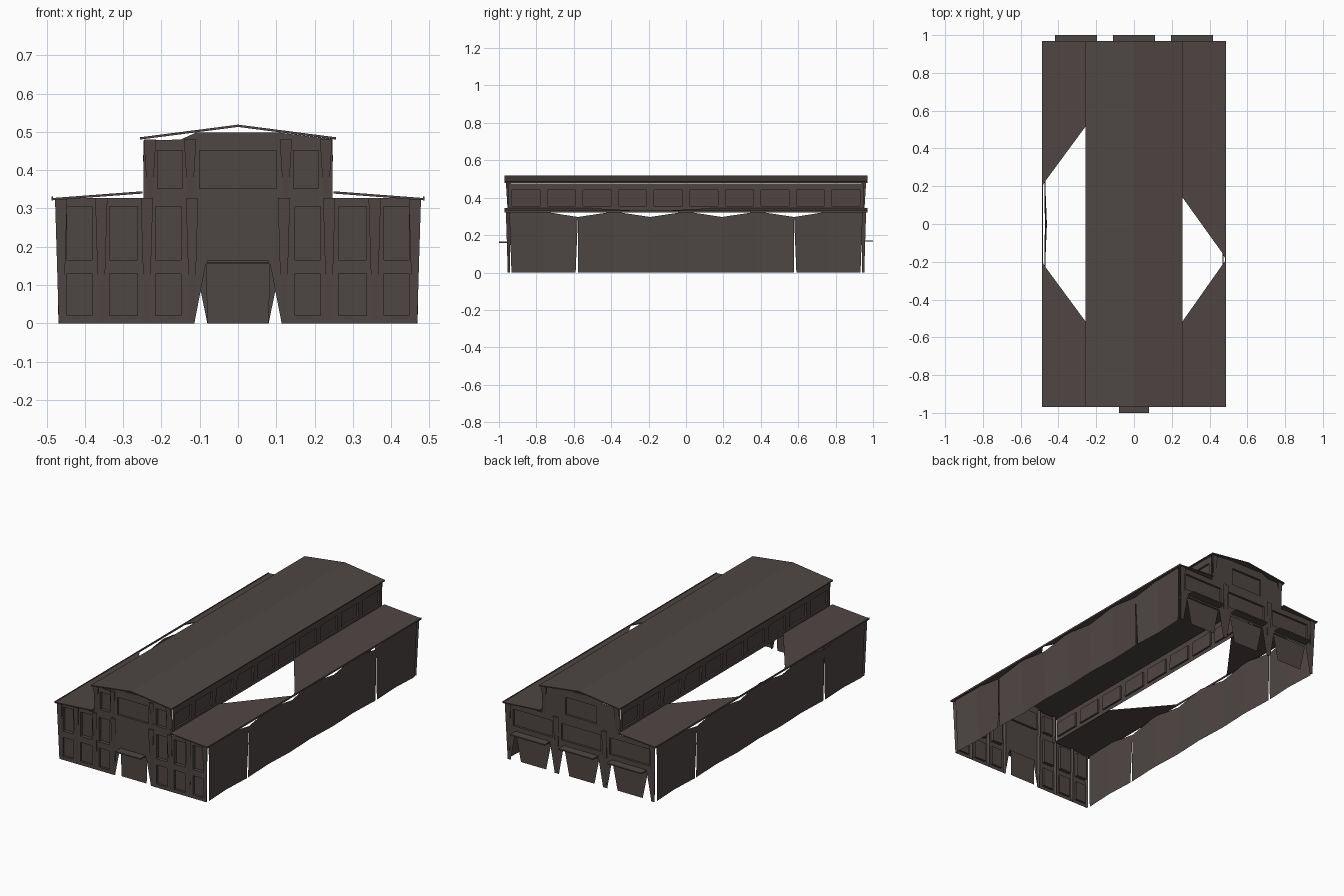
import bpy, bmesh
from mathutils import Vector

if "Cube" in bpy.data.objects:
    bpy.data.objects.remove(bpy.data.objects["Cube"])

mat = bpy.data.materials.new("dark brown cladding")
mat.diffuse_color = (0.076, 0.061, 0.058, 1)
mat.use_nodes = True
mat.node_tree.nodes["Principled BSDF"].inputs["Base Color"].default_value = mat.diffuse_color

WALL_X, WALL_Y, CLERE_X = 0.472, 0.953, 0.247


# Plane maps: u along the wall, v up, d inwards
def front(u, v, d=0): return Vector((u, -WALL_Y + d, v))
def back(u, v, d=0): return Vector((u, WALL_Y - d, v))
def side(s, x): return lambda u, v, d=0: Vector((s * (x + 0.02 * v - d), u, v))


def finish(name, bm):
    bmesh.ops.remove_doubles(bm, verts=bm.verts, dist=1e-5)
    bmesh.ops.recalc_face_normals(bm, faces=bm.faces)
    me = bpy.data.meshes.new(name)
    bm.to_mesh(me)
    bm.free()
    me.materials.append(mat)
    ob = bpy.data.objects.new(name, me)
    bpy.context.collection.objects.link(ob)
    return ob


def add_face(bm, pts):
    return bm.faces.new([bm.verts.new(p) for p in pts])


def sheet(name, plane, *polys):
    """Flat wall pieces, given as (u, v) or (u, v, d) outlines."""
    bm = bmesh.new()
    for poly in polys:
        add_face(bm, [plane(*p) for p in poly])
    return finish(name, bm)


def panel(name, plane, us, vs, recess):
    """Grid wall; recess maps a cell to the depth of its window."""
    bm = bmesh.new()
    for i in range(len(us) - 1):
        for j in range(len(vs) - 1):
            c = [(us[i], vs[j]), (us[i + 1], vs[j]), (us[i + 1], vs[j + 1]), (us[i], vs[j + 1])]
            d = recess.get((i, j), 0)
            add_face(bm, [plane(u, v, d) for u, v in c])
            if d:
                for k in range(4):
                    a, b = c[k], c[(k + 1) % 4]
                    add_face(bm, [plane(*a), plane(*b), plane(*b, d), plane(*a, d)])
    return finish(name, bm)


def slab(name, pts, thick):
    """Outline in 3D given a vertical thickness."""
    bm = bmesh.new()
    f = add_face(bm, pts)
    r = bmesh.ops.extrude_face_region(bm, geom=[f])
    bmesh.ops.translate(bm, vec=(0, 0, -thick),
                        verts=[g for g in r["geom"] if isinstance(g, bmesh.types.BMVert)])
    return finish(name, bm)


def pilaster(name, plane, u, z0, z1, top=0.02, foot=0.006):
    """Tapered pier, narrow at the foot."""
    bm = bmesh.new()
    lo = [plane(u - foot, z0, 0), plane(u + foot, z0, 0), plane(u, z0, 0.012)]
    hi = [plane(u - top, z1, -0.01), plane(u + top, z1, -0.01), plane(u, z1, 0.015)]
    for k in range(3):
        n = (k + 1) % 3
        add_face(bm, [lo[k], lo[n], hi[n], hi[k]])
    add_face(bm, lo)
    add_face(bm, hi)
    return finish(name, bm)


# Upper roof: shallow gable
for s in (-1, 1):
    slab("upper_roof", [(0, -0.97, 0.519), (s * 0.256, -0.97, 0.486),
                        (s * 0.256, 0.97, 0.486), (0, 0.97, 0.519)], 0.006)


# Lower roofs, with the broken openings
def low_roof(name, outline):
    slab(name, [(x, y, 0.345 - (abs(x) - 0.25) * 0.075) for x, y in outline], 0.006)


for s in (-1, 1):
    low_roof("left_roof", [(-0.25, s * 0.97), (-0.487, s * 0.97), (-0.487, s * 0.2),
                           (-0.46, s * 0.24), (-0.25, s * 0.525)])
low_roof("right_roof_front", [(0.25, -0.97), (0.487, -0.97), (0.487, -0.19),
                              (0.465, -0.22), (0.25, -0.525)])
low_roof("right_roof_back", [(0.25, 0.97), (0.487, 0.97), (0.487, -0.19),
                             (0.465, -0.15), (0.25, 0.15)])
for s in (-1, 1):
    slab("eave_strip", [(s * 0.483, -0.97, 0.331), (s * 0.487, -0.97, 0.331),
                        (s * 0.487, 0.97, 0.331), (s * 0.483, 0.97, 0.331)], 0.01)

# Long side walls: five panels, dipping at their joints
edges = [-0.945, -0.578, -0.192, 0.192, 0.578, 0.945]
for s in (-1, 1):
    pl = side(s, WALL_X - 0.003)
    for a, b in zip(edges, edges[1:]):
        m = (a + b) / 2
        ga = 0.012 if a in (-0.945, 0.578) else 0
        gb = 0.012 if b in (-0.578, 0.945) else 0
        ta = 0.325 if a == -0.945 else 0.297
        tb = 0.325 if b == 0.945 else 0.297
        sheet("side_wall", pl,
              [(a + ga, 0), (m, 0, 0.008), (m, 0.326, 0.004), (a, ta)],
              [(m, 0, 0.008), (b - gb, 0), (b, tb), (m, 0.326, 0.004)])

# Clerestory walls with a row of windows
for s in (-1, 1):
    pl = side(s, CLERE_X - 0.008)
    for k in range(10):
        a = -0.95 + k * 0.19
        panel("clerestory_wall", pl, [a, a + 0.02, a + 0.17, a + 0.19],
              [0.332, 0.355, 0.44, 0.477], {(1, 1): 0.01})

# Upper end walls
zs = [0.32, 0.352, 0.452, 0.478]
panel("upper_front_wall", front,
      [-0.247, -0.21, -0.145, -0.1, 0.1, 0.145, 0.21, 0.247], zs,
      {(1, 1): 0.018, (3, 1): 0.012, (5, 1): 0.018})
panel("upper_back_wall", back, [-0.247, -0.1, 0.1, 0.247], zs, {(1, 1): 0.012})
gable = [(-0.247, 0.478), (0.247, 0.478), (0.247, 0.481), (0.11, 0.498), (-0.11, 0.498), (-0.15, 0.48)]
sheet("front_gable", front, gable)
sheet("back_gable", back, gable)

# Front wall: three window bays either side of the entrance
for s in (-1, 1):
    pl = lambda u, v, d=0, s=s: front(s * u, v, d)
    for a, b in ((0.125, 0.238), (0.238, 0.357), (0.357, 0.468)):
        panel("front_window_bay", pl, [a, a + 0.024, b - 0.022, b],
              [0, 0.02, 0.13, 0.165, 0.305, 0.327], {(1, 1): 0.012, (1, 3): 0.02})
    sheet("entrance_jamb", pl, [(0.125, 0), (0.114, 0), (0.084, 0.155), (0.125, 0.155)])
    for u in (0.12, 0.238, 0.357, 0.462):
        pilaster("front_pilaster", pl, u, 0, 0.327, 0.016)
    for u in (0.125, 0.23):
        pilaster("upper_front_pilaster", pl, u, 0.32, 0.48, 0.016)
    pilaster("upper_back_pilaster", lambda u, v, d=0, s=s: back(s * u, v, d), 0.23, 0.32, 0.48, 0.016)
panel("entrance_lintel", front, [-0.125, 0.125], [0.155, 0.325], {})
sheet("entrance_door", front, [(-0.08, 0, 0.01), (0.08, 0, 0.01), (0.084, 0.155, 0.01), (-0.084, 0.155, 0.01)])


def canopy(name, x, hw, y0, y1, z):
    slab(name, [(x - hw, y0, z), (x + hw, y0, z), (x + hw, y1, z), (x - hw, y1, z)], 0.007)


canopy("entrance_canopy", 0, 0.08, -1.0, -0.95, 0.165)

# Back wall: three loading doors under canopies
for c in (-0.307, 0, 0.307):
    panel("back_wall_bay", back, [c - 0.156, c - 0.125, c + 0.125, c + 0.156],
          [0.155, 0.2, 0.295, 0.327], {(1, 1): 0.012})
    sheet("loading_door", back, [(c - 0.08, 0, 0.008), (c + 0.08, 0, 0.008),
                                 (c + 0.112, 0.155, 0.008), (c - 0.112, 0.155, 0.008)])
    for s in (-1, 1):
        sheet("door_jamb", back, [(c + s * 0.153, 0), (c + s * 0.14, 0),
                                  (c + s * 0.112, 0.155), (c + s * 0.153, 0.155)])
    canopy("loading_canopy", c, 0.11, 0.95, 1.0, 0.172)
for u in (-0.46, -0.154, 0.154, 0.46):
    pilaster("back_pilaster", back, u, 0, 0.327, 0.018)
